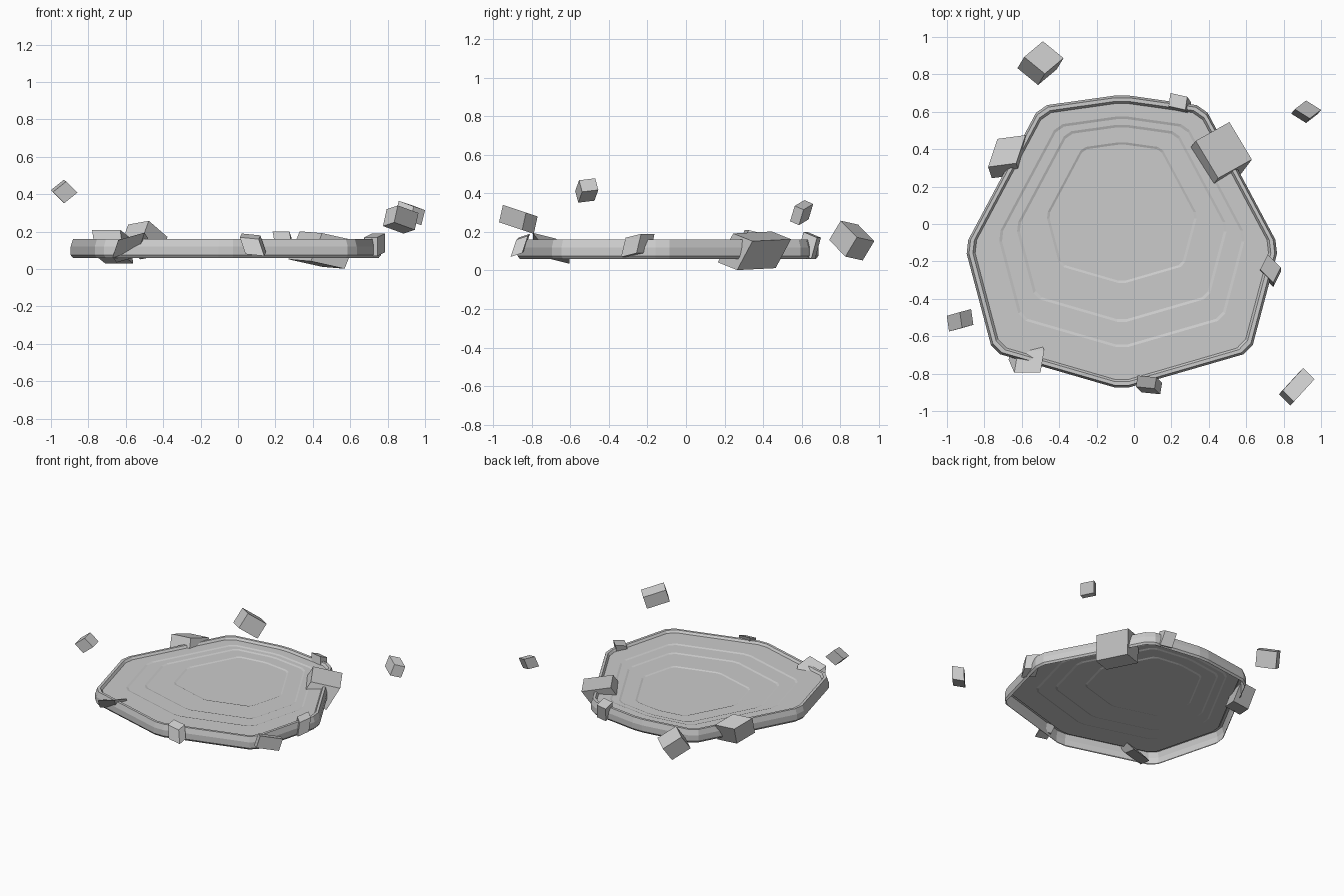
import bpy, bmesh
from mathutils import Vector, Matrix

if "Cube" in bpy.data.objects:
    bpy.data.objects.remove(bpy.data.objects["Cube"])


def finish(bm, name):
    bmesh.ops.recalc_face_normals(bm, faces=bm.faces)
    me = bpy.data.meshes.new(name)
    bm.to_mesh(me)
    bm.free()
    ob = bpy.data.objects.new(name, me)
    bpy.context.collection.objects.link(ob)
    return ob


# Plate outline: right half, mirrored, then every corner cut flat
half = [(0, .787), (.44, .725), (.84, -.025), (.69, -.59), (0, -.79)]
corners = [Vector(p) for p in half + [(-x, y) for x, y in half[-2:0:-1]]]
outline = []
for i, p in enumerate(corners):
    for q in (corners[i - 1], corners[(i + 1) % len(corners)]):
        outline.append(p + (q - p).normalized() * .04)

# Plate profile: scale, centre y, z - outer wall, rim, stepped floor
profile = [
    (.985, -.095, .06), (1, -.095, .075), (1, -.095, .12), (.985, -.095, .16),
    (.96, -.095, .16), (.945, -.095, .143),
    (.79, -.043, .143), (.772, -.043, .138),
    (.675, .003, .138), (.657, .003, .133),
    (.482, .06, .133), (.466, .06, .128),
]
bm = bmesh.new()
rings = [[bm.verts.new((-.065 + p.x * s, cy + p.y * s, z)) for p in outline]
         for s, cy, z in profile]
n = len(outline)
for lower, upper in zip(rings, rings[1:]):
    for i in range(n):
        j = (i + 1) % n
        bm.faces.new((lower[i], lower[j], upper[j], upper[i]))
bm.faces.new(rings[-1])
finish(bm, "plate")


# Skewed block from a centre and three half-edge vectors
def rock(name, centre, a, b, c):
    bm = bmesh.new()
    m = Matrix((a, b, c)).transposed().to_4x4()
    m.translation = centre
    bmesh.ops.create_cube(bm, size=2, matrix=m)
    finish(bm, name)


# Rocks wedged in the rim
rock("rim_rock_left", (-.67, .36, .12), (.075, .01, 0), (.025, .075, -.02), (-.01, .03, .07))
rock("rim_rock_right", (.45, .355, .102), (.06, -.1, -.005), (.09, .05, -.02), (.03, .04, .075))
rock("rim_rock_back", (.245, .64, .13), (.045, -.01, 0), (.005, .035, -.015), (-.01, .015, .055))
rock("rim_rock_side", (.73, -.25, .13), (.035, -.035, 0), (.02, .04, .01), (0, .012, .05))
rock("rim_rock_front", (.08, -.86, .13), (.05, -.005, -.005), (.005, .03, .01), (-.015, .015, .045))
rock("rim_rock_corner", (-.575, -.7, .115), (.07, 0, .02), (.01, .06, -.015), (.015, -.035, .045))

# Floating rocks
rock("floating_rock_back", (-.5, .86, .155), (.055, -.045, .01), (.05, .042, -.043), (.018, .03, .05))
rock("floating_rock_left", (-.93, -.515, .415), (.035, .01, .028), (.03, .008, -.03), (-.006, .042, .005))
rock("floating_rock_right", (.92, .6, .3), (.04, -.025, -.015), (.03, .023, -.01), (.01, .012, .04))
rock("floating_rock_front", (.87, -.87, .265), (.055, .06, -.02), (.03, -.03, .01), (.01, .01, .045))
